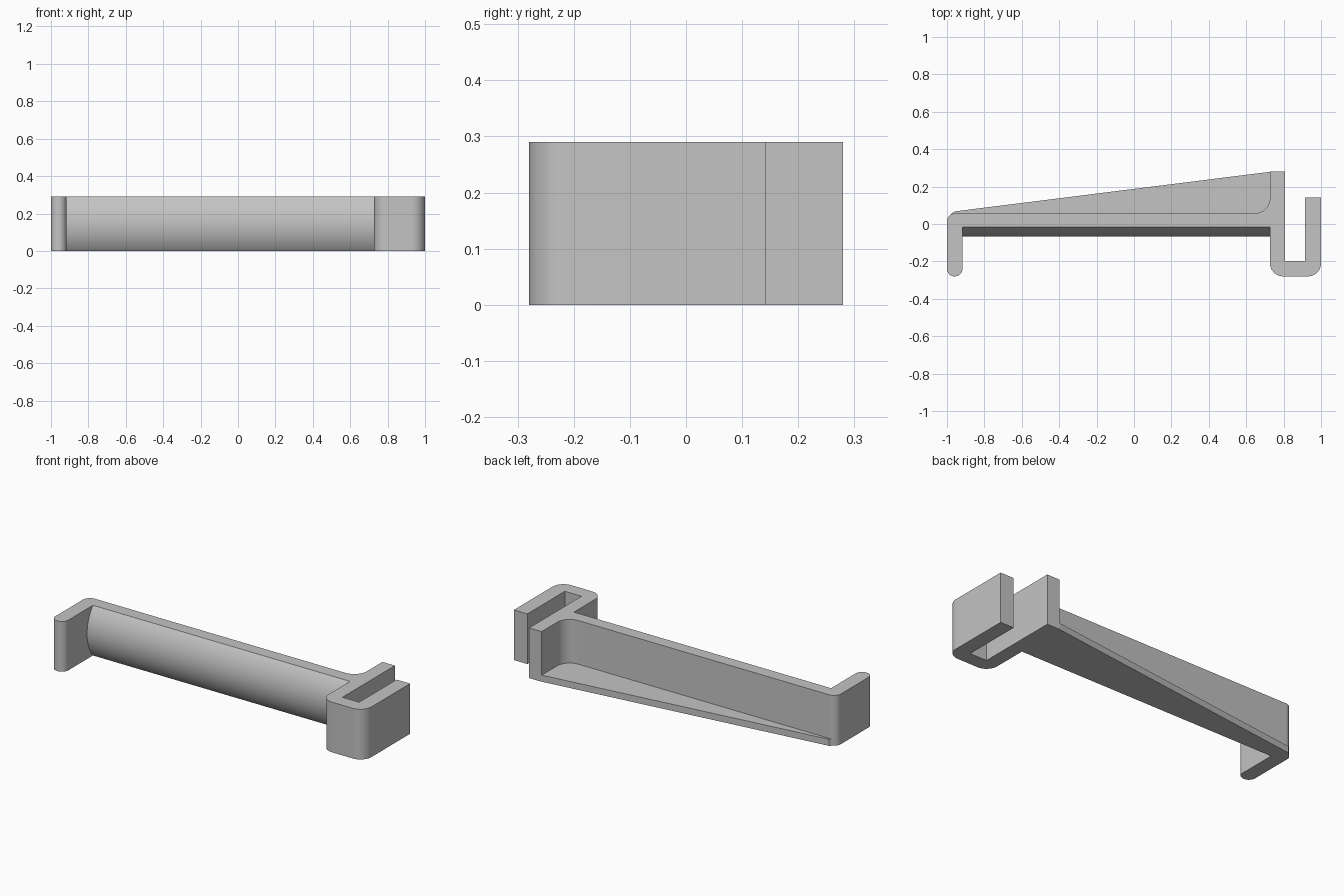
import bpy, bmesh, math
from mathutils import Vector, Matrix

cube = bpy.data.objects.get("Cube")
if cube:
    bpy.data.objects.remove(cube, do_unlink=True)

HEIGHT = 0.29
BEAM_FRONT, BEAM_BACK = -0.015, 0.0575
LEG_X, CLIP_X = -0.917, 0.727      # inner faces of the leg and the clip

grey = bpy.data.materials.new("plain grey")
grey.use_nodes = True
colour = (0.55, 0.55, 0.55, 1)
grey.diffuse_color = colour
grey.node_tree.nodes["Principled BSDF"].inputs["Base Color"].default_value = colour


def rounded(corners, steps=10):
    """Outline from (x, y) or (x, y, radius) corners."""
    outline = []
    for i, corner in enumerate(corners):
        p = Vector(corner[:2])
        if len(corner) == 2:
            outline.append(p)
            continue
        r = corner[2]
        a = (Vector(corners[i - 1][:2]) - p).normalized()
        b = (Vector(corners[(i + 1) % len(corners)][:2]) - p).normalized()
        half = a.angle(b) / 2
        centre = p + (a + b).normalized() * r / math.sin(half)
        start = p + a * r / math.tan(half) - centre
        end = p + b * r / math.tan(half) - centre
        for k in range(steps + 1):
            t = k / steps
            outline.append(centre + (start * (1 - t) + end * t).normalized() * r)
    return outline


def extrude(name, outline, depth, matrix=Matrix()):
    """Solid prism from a flat outline."""
    bm = bmesh.new()
    face = bm.faces.new([bm.verts.new((p[0], p[1], 0)) for p in outline])
    top = bmesh.ops.extrude_face_region(bm, geom=[face])["geom"]
    verts = [v for v in top if isinstance(v, bmesh.types.BMVert)]
    bmesh.ops.translate(bm, verts=verts, vec=(0, 0, depth))
    bmesh.ops.transform(bm, matrix=matrix, verts=bm.verts)
    bmesh.ops.recalc_face_normals(bm, faces=bm.faces)
    mesh = bpy.data.meshes.new(name)
    bm.to_mesh(mesh)
    bm.free()
    mesh.materials.append(grey)
    obj = bpy.data.objects.new(name, mesh)
    bpy.context.collection.objects.link(obj)
    bpy.ops.object.select_all(action='DESELECT')
    obj.select_set(True)
    bpy.context.view_layer.objects.active = obj
    bpy.ops.object.shade_smooth_by_angle(angle=math.radians(30))
    return obj


# Main bracket: leg, beam and hooked clip in one outline
extrude("bracket_body", rounded([
    (-1, BEAM_BACK, 0.045), (-1, -0.28, 0.04), (LEG_X, -0.28, 0.04),
    (LEG_X, BEAM_FRONT), (CLIP_X, BEAM_FRONT),
    (CLIP_X, -0.28, 0.07), (1, -0.28, 0.07), (1, 0.143),
    (0.914, 0.143), (0.914, -0.199), (0.807, -0.199), (0.807, 0.28),
    (CLIP_X, 0.28), (CLIP_X, BEAM_BACK, 0.08)]), HEIGHT)

# Thin tapering gusset along the lower back edge
extrude("gusset_plate", rounded([
    (-0.955, BEAM_BACK), (CLIP_X, BEAM_BACK, 0.08), (CLIP_X, 0.279),
    (-0.962, 0.067), (-0.978, 0.0515)]), 0.038)

# Convex front pad, an arc in section swept along the beam
half, bulge = HEIGHT / 2, 0.053
radius = (half ** 2 + bulge ** 2) / (2 * bulge)
sweep = math.asin(half / radius)
arc = []
for k in range(33):
    a = sweep * (k / 16 - 1)
    arc.append((BEAM_FRONT - bulge + radius * (1 - math.cos(a)),
                half + radius * math.sin(a)))
# Local x, y, z become world y, z, x
along_beam = Matrix(((0, 0, 1, LEG_X), (1, 0, 0, 0), (0, 1, 0, 0), (0, 0, 0, 1)))
extrude("front_pad", arc, CLIP_X - LEG_X, along_beam)
